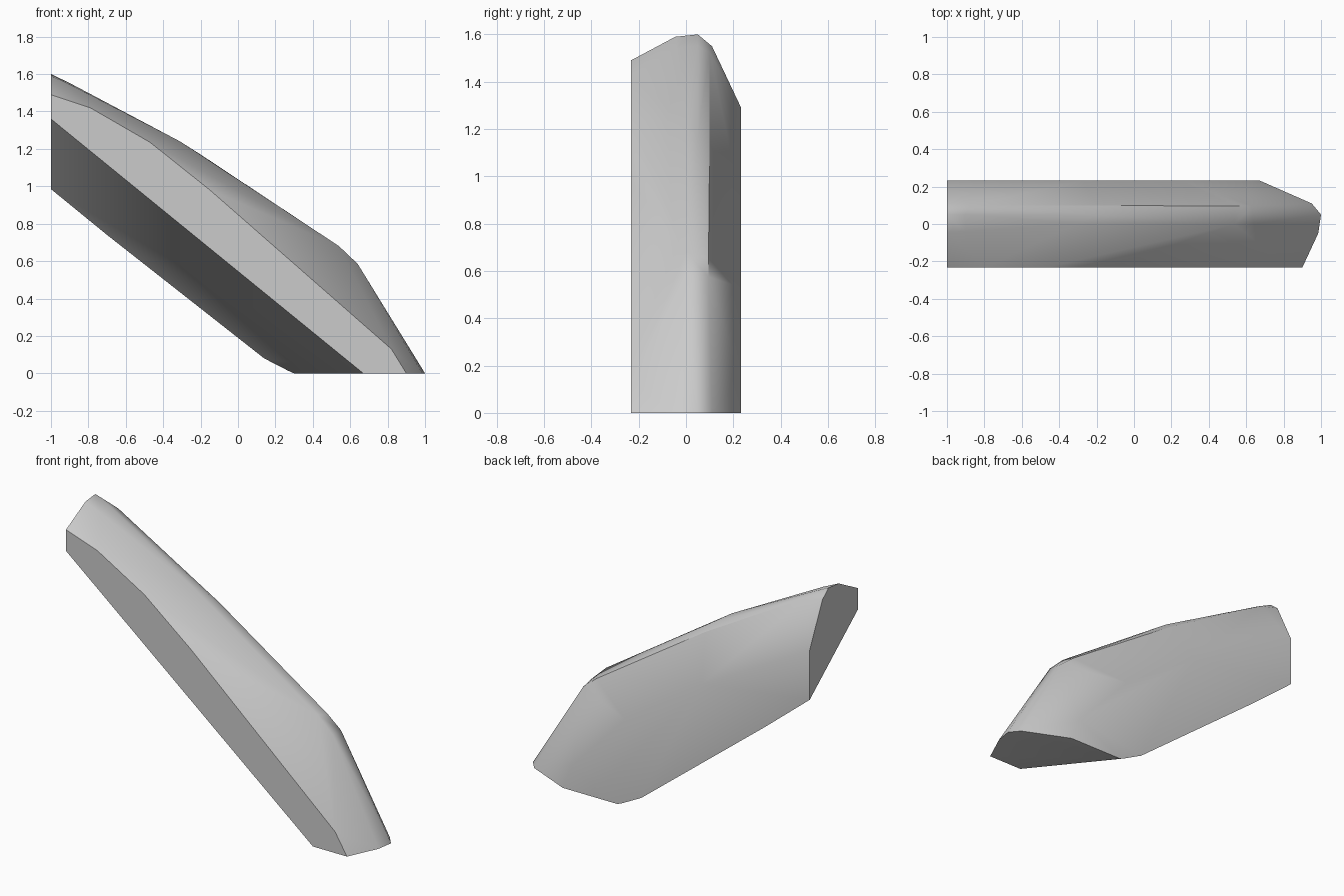
import bpy, bmesh, math

if "Cube" in bpy.data.objects:
    bpy.data.objects.remove(bpy.data.objects["Cube"])

W = 0.233  # half thickness

# Flat front face outline (x, z)
front = [(-1, 1.36), (0.67, 0), (0.9, 0), (0.82, 0.13), (-0.15, 0.98),
         (-0.47, 1.235), (-0.79, 1.42), (-1, 1.49)]
# Flat back face outline (x, z)
back = [(-1, 0.985), (-0.7, 0.74), (0.14, 0.08), (0.27, 0.013), (0.3, 0), (0.67, 0),
        (0.61, 0.15), (0.25, 0.53), (-0.27, 0.885), (-1, 1.29)]
# Faceted crest between the two faces (x, y, z)
crest = [(-1, -0.045, 1.59), (-1, 0.05, 1.6), (-1, 0.11, 1.55),
         (-0.9, -0.04, 1.545), (-0.9, 0.05, 1.552), (-0.88, 0.1, 1.525),
         (-0.31, 0.0, 1.24), (-0.2, 0.05, 1.17), (-0.2, 0.1, 1.135),
         (0.54, 0.0, 0.68), (0.54, 0.095, 0.65), (0.64, 0.0, 0.585),
         (0.63, 0.095, 0.575),
         (0.985, -0.05, 0), (1, 0.05, 0), (0.95, 0.11, 0)]

# Chiselled slanted slab: skin wrapped around both faces and the crest
bm = bmesh.new()
points = [(x, -W, z) for x, z in front] + [(x, W, z) for x, z in back] + crest
for p in points:
    bm.verts.new(p)
hull = bmesh.ops.convex_hull(bm, input=bm.verts[:])
loose = [v for v in bm.verts if not v.link_faces]
bmesh.ops.delete(bm, geom=loose, context='VERTS')
bmesh.ops.dissolve_limit(bm, angle_limit=math.radians(0.5), verts=bm.verts[:], edges=bm.edges[:])
bmesh.ops.recalc_face_normals(bm, faces=bm.faces[:])

mesh = bpy.data.meshes.new("slanted_slab")
bm.to_mesh(mesh)
bm.free()
slab = bpy.data.objects.new("slanted_slab", mesh)
bpy.context.collection.objects.link(slab)

# Soft shading on shallow facets, crisp main edges
bpy.context.view_layer.objects.active = slab
slab.select_set(True)
bpy.ops.object.shade_smooth_by_angle(angle=math.radians(30))
